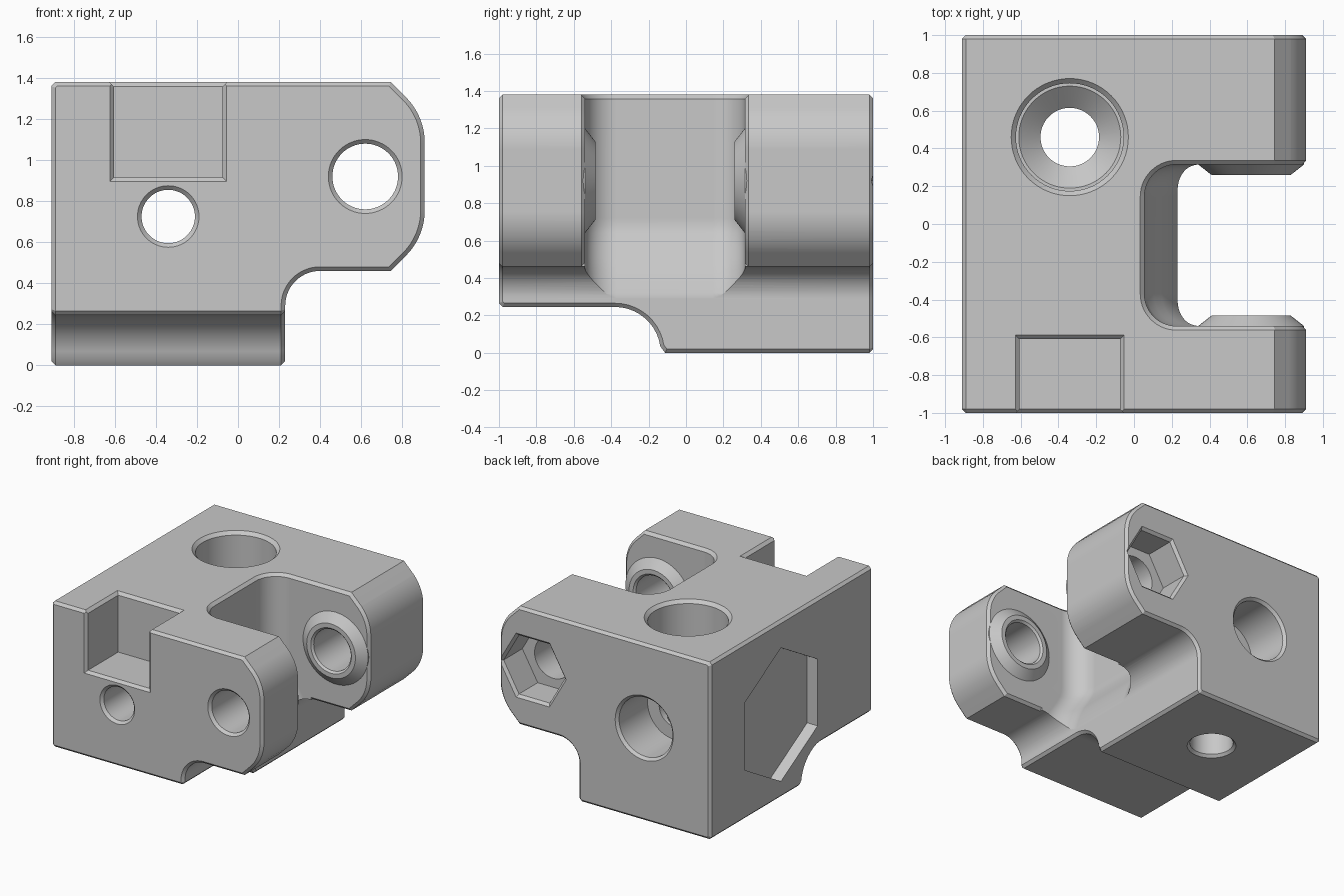
import bpy, bmesh
from math import cos, sin, radians
from mathutils import Vector

cube = bpy.data.objects.get("Cube")
if cube:
    bpy.data.objects.remove(cube, do_unlink=True)

# One plain grey for the whole part
grey = bpy.data.materials.new("plain_grey")
grey.use_nodes = True
colour = (0.58, 0.58, 0.58, 1)
grey.diffuse_color = colour
grey.node_tree.nodes["Principled BSDF"].inputs["Base Color"].default_value = colour


def arc(cx, cy, r, start, end, n=14):
    angles = [radians(start + (end - start) * i / n) for i in range(n + 1)]
    return [(cx + r * cos(a), cy + r * sin(a)) for a in angles]


def ngon(cx, cy, r, n=64, start=0):
    return arc(cx, cy, r, start, start + 360, n)[:-1]


def rect(a0, b0, a1, b1):
    return [(a0, b0), (a1, b0), (a1, b1), (a0, b1)]


def grow(poly, d):
    """Offset a counter-clockwise polygon outwards by d with mitred corners."""
    pts = [Vector(p) for p in poly]
    out = []
    for i, c in enumerate(pts):
        e1 = (c - pts[i - 1]).normalized()
        e2 = (pts[(i + 1) % len(pts)] - c).normalized()
        n1, n2 = Vector((e1.y, -e1.x)), Vector((e2.y, -e2.x))
        out.append(c + (n1 + n2) * d / (1 + n1.dot(n2)))
    return out


def loft(name, rings):
    """Closed solid through matching rings, faces turned outwards."""
    bm = bmesh.new()
    loops = [[bm.verts.new(p) for p in ring] for ring in rings]
    n = len(loops[0])
    for a, b in zip(loops, loops[1:]):
        for i in range(n):
            j = (i + 1) % n
            bm.faces.new((a[i], a[j], b[j], b[i]))
    bm.faces.new(loops[0][::-1])
    bm.faces.new(loops[-1])
    bm.normal_update()
    if bm.calc_volume(signed=True) < 0:
        bmesh.ops.reverse_faces(bm, faces=bm.faces[:])
    bm.normal_update()
    mesh = bpy.data.meshes.new(name)
    bm.to_mesh(mesh)
    bm.free()
    mesh.materials.append(grey)
    obj = bpy.data.objects.new(name, mesh)
    bpy.context.collection.objects.link(obj)
    return obj


PLACE = {"x": lambda t, p: (t, p[0], p[1]),
         "y": lambda t, p: (p[0], t, p[1]),
         "z": lambda t, p: (p[0], p[1], t)}


def prism(name, poly, axis, stations):
    """Extrude a polygon through (position, outward offset) stations."""
    return loft(name, [[PLACE[axis](t, p) for p in grow(poly, d)] for t, d in stations])


def volume(mesh):
    bm = bmesh.new()
    bm.from_mesh(mesh)
    result = abs(bm.calc_volume())
    bm.free()
    return result


def combine(target, tool, operation="DIFFERENCE", keep=0.6):
    """Boolean that accepts a solver's result only if a sane volume remains."""
    tool.hide_render = True
    before = volume(target.data)
    mod = target.modifiers.new(tool.name, "BOOLEAN")
    mod.operation, mod.object = operation, tool
    for solver in ("EXACT", "MANIFOLD"):
        mod.solver = solver
        bpy.context.view_layer.update()
        graph = bpy.context.evaluated_depsgraph_get()
        mesh = bpy.data.meshes.new_from_object(target.evaluated_get(graph))
        ratio = volume(mesh) / before
        if (keep < ratio < 1) if operation == "DIFFERENCE" else (1 < ratio < 1.2):
            target.data = mesh
            break
    target.modifiers.remove(mod)
    bpy.data.objects.remove(tool, do_unlink=True)


# Main block with rounded hinge end and chamfered outline
profile = ([(-0.89, 0), (0.21, 0), (0.23, 0.02)]
           + arc(0.40, 0.29, 0.17, 180, 90)
           + [(0.744, 0.46)]
           + arc(0.598, 0.755, 0.312, -45, 0)
           + arc(0.598, 1.085, 0.312, 0, 45)
           + [(0.744, 1.38), (-0.89, 1.38), (-0.91, 1.36), (-0.91, 0.02)])
body = prism("hinge_block", profile, "y", [(-1, -0.02), (-0.98, 0), (0.98, 0), (1, -0.02)])

# Curved relief under the front edge
relief = ([(-1.2, -0.2), (-0.09, -0.2), (-0.09, -0.03)]
          + arc(-0.38, 0, 0.245, 8, 90, 10)
          + [(-0.98, 0.245), (-1.04, 0.305), (-1.2, 0.305)])
combine(body, prism("front_relief", relief, "x",
                    [(-0.935, 0.045), (-0.89, 0), (0.21, 0), (0.255, 0.045)]))

# Slot between the arms, its back wall sweeping out towards the bottom
FRONT_WALL, BACK_WALL = -0.54, 0.315


def slot_section(x, r=0.17):
    return ([(1.3, FRONT_WALL), (1.3, BACK_WALL)]
            + arc(x + r, BACK_WALL - r, r, 90, 180)
            + arc(x + r, FRONT_WALL + r, r, 180, 270))


wall = [(0.15, 0.27), (0.26, 0.24), (0.32, 0.222), (0.38, 0.205), (0.45, 0.178),
        (0.51, 0.145), (0.57, 0.105), (0.64, 0.068), (0.68, 0.058), (0.72, 0.055)]
rings = [[(px, py, z) for px, py in slot_section(x)] for z, x in wall]
for z, d in ((1.358, 0), (1.42, 0.062)):
    rings.append([(p[0], p[1], z) for p in grow(slot_section(0.055), d)])
combine(body, loft("slot", rings))

# Chamfer the inner outline of both arms, then add their conical bosses
for wall_y, s in ((BACK_WALL, 1), (FRONT_WALL, -1)):
    rim = prism("arm_rim", rect(0.41, 0.3, 1.2, 1.6), "y",
                [(wall_y - 0.005 * s, 0), (wall_y + 0.05 * s, 0)])
    combine(rim, prism("arm_core", profile, "y",
                       [(wall_y - 0.01 * s, -0.03), (wall_y + 0.06 * s, 0.04)]), keep=0.02)
    combine(body, rim)
    boss = prism("pin_boss", ngon(0.62, 0.92, 0.28), "y",
                 [(wall_y + 0.1 * s, 0), (wall_y, 0), (wall_y - 0.055 * s, -0.07)])
    combine(body, boss, "UNION")

# Pin hole and hexagonal nut pocket
combine(body, prism("pin_hole", ngon(0.62, 0.92, 0.16), "y",
                    [(-1.04, 0.06), (-0.98, 0), (-0.5, 0), (-0.46, 0.04),
                     (0.235, 0.04), (0.275, 0), (0.9, 0)]))
combine(body, prism("nut_pocket", ngon(0.62, 0.92, 0.265, 6), "y",
                    [(0.75, 0), (0.98, 0), (1.04, 0.06)]))

# Horizontal bolt hole with a counterbore at the back
combine(body, prism("bolt_hole", ngon(-0.34, 0.725, 0.13), "y",
                    [(-1.04, 0.06), (-0.98, 0), (0.7, 0)]))
combine(body, prism("bolt_counterbore", ngon(-0.34, 0.725, 0.23), "y",
                    [(0.63, 0), (0.98, 0), (1.04, 0.06)]))

# Vertical stepped bore
combine(body, prism("vertical_bore", ngon(-0.34, 0.46, 0.155), "z",
                    [(-0.04, 0.06), (0.02, 0), (0.97, 0), (1.07, 0.115),
                     (1.07, 0.13), (1.355, 0.13), (1.42, 0.195)]))

# Square pocket in the front top edge
combine(body, prism("front_pocket", rect(-0.605, 0.915, -0.075, 1.6), "y",
                    [(-1.04, 0.06), (-0.98, 0), (-0.61, 0)]))
combine(body, prism("pocket_chamfer", rect(-0.605, -1.2, -0.075, -0.61), "z",
                    [(1.338, -0.02), (1.42, 0.062)]))

# Shallow hexagonal recess on the plain side
combine(body, prism("side_recess", ngon(0.13, 0.65, 0.52, 6, 30), "x",
                    [(-1, 0), (-0.82, 0)]))

# Smooth curved walls, crisp edges
bpy.ops.object.select_all(action="DESELECT")
body.select_set(True)
bpy.context.view_layer.objects.active = body
bpy.ops.object.shade_smooth_by_angle(angle=radians(25))
weighted = body.modifiers.new("weighted_normals", "WEIGHTED_NORMAL")
weighted.keep_sharp = True
